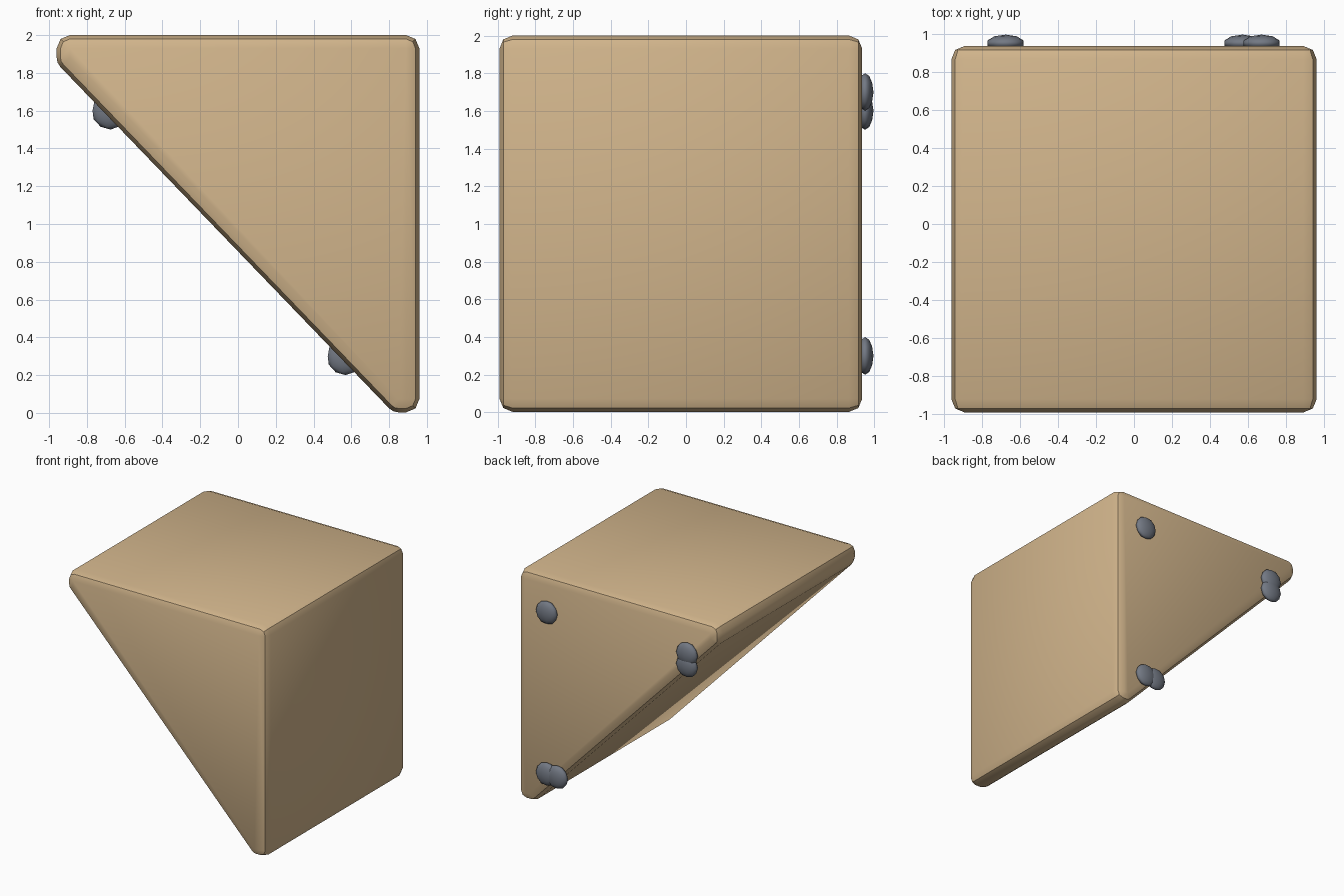
import bpy, bmesh, math
from mathutils import Vector

if "Cube" in bpy.data.objects:
    bpy.data.objects.remove(bpy.data.objects["Cube"])

R = 0.07                  # edge rounding
Y0, Y1 = -0.92, 0.865     # core depth, before rounding


def material(name, rgb):
    m = bpy.data.materials.new(name)
    m.diffuse_color = (*rgb, 1)
    m.use_nodes = True
    m.node_tree.nodes["Principled BSDF"].inputs["Base Color"].default_value = m.diffuse_color
    return m


tan = material("tan", (0.64, 0.46, 0.26))
grey = material("slate_grey", (0.17, 0.19, 0.23))

# Wedge: core corners (x, z) with the angles of the two outer normals there
diag = 224.2
corners = [
    (-0.89, 1.93, 90, 180),
    (-0.89, 1.88, 180, diag),
    (0.85, 0.073, diag, 270),
    (0.89, 0.073, 270, 360),
    (0.89, 1.93, 0, 90),
]
bm = bmesh.new()
for x, z, a0, a1 in corners:
    for y, s in ((Y0, -1), (Y1, 1)):
        bm.verts.new((x, y + s * R, z))
        for a in (a0, (a0 + a1) / 2, a1):
            a = math.radians(a)
            for e in (0, math.pi / 4):
                r = R * math.cos(e)
                bm.verts.new((x + r * math.cos(a), y + s * R * math.sin(e), z + r * math.sin(a)))
bmesh.ops.convex_hull(bm, input=bm.verts)
bmesh.ops.dissolve_limit(bm, angle_limit=math.radians(1), verts=bm.verts, edges=bm.edges)
bmesh.ops.recalc_face_normals(bm, faces=bm.faces)
mesh = bpy.data.meshes.new("wedge_block")
bm.to_mesh(mesh)
bm.free()
wedge = bpy.data.objects.new("wedge_block", mesh)
bpy.context.collection.objects.link(wedge)
mesh.materials.append(tan)
bpy.context.view_layer.objects.active = wedge
wedge.select_set(True)
bpy.ops.object.shade_smooth_by_angle(angle=math.radians(30))

# Flattened studs on the back face
studs = [(-0.675, 1.7), (-0.675, 1.6), (0.67, 1.7), (0.67, 0.3), (0.57, 0.3)]
for i, (x, z) in enumerate(studs):
    bpy.ops.mesh.primitive_ico_sphere_add(subdivisions=2, radius=0.1, location=(x, 0.95, z))
    stud = bpy.context.object
    stud.name = f"back_stud_{i + 1}"
    stud.scale.y = 0.45
    stud.data.materials.append(grey)
    bpy.ops.object.shade_smooth()
